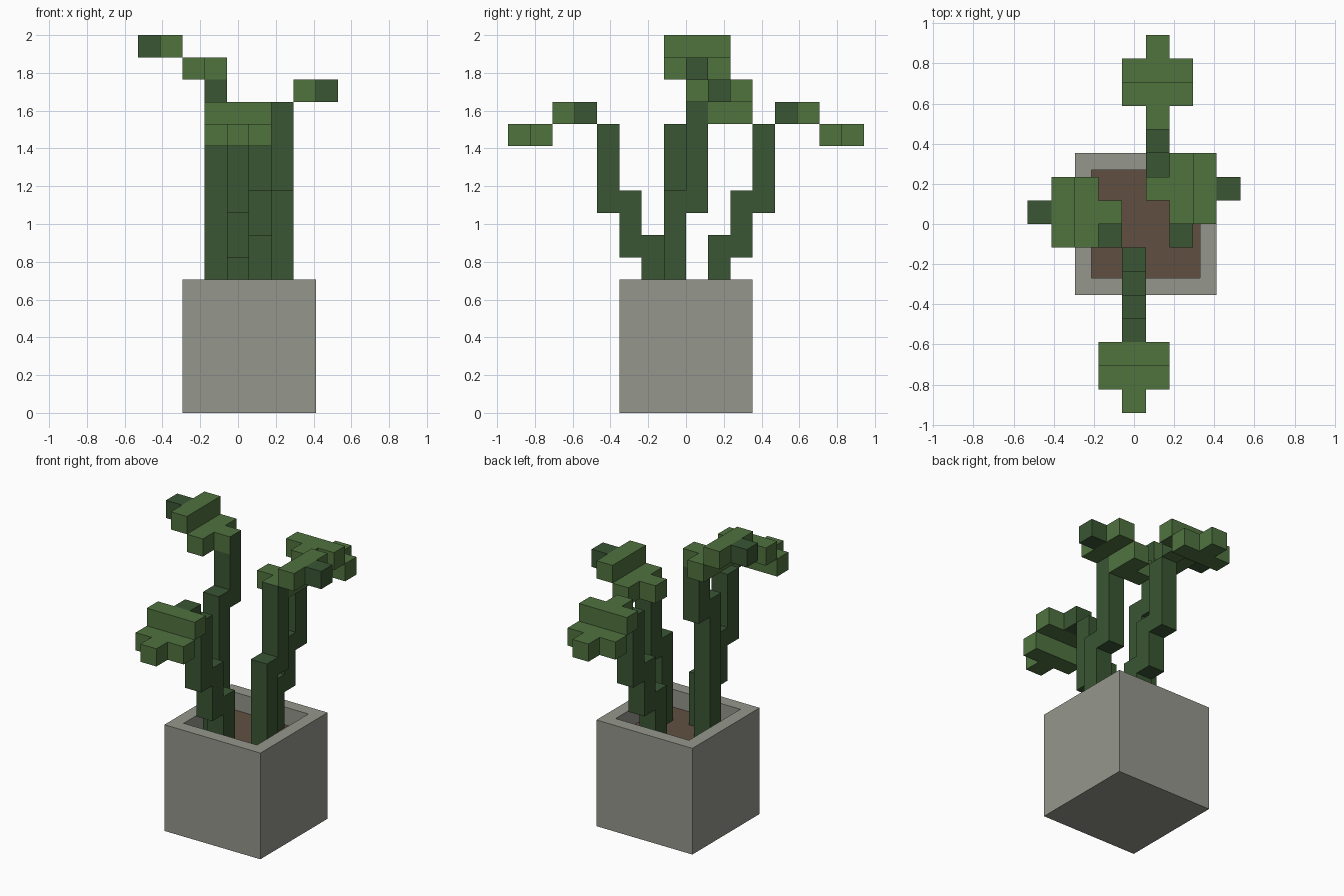
import bpy, bmesh
from mathutils import Vector

if "Cube" in bpy.data.objects:
    bpy.data.objects.remove(bpy.data.objects["Cube"])

U = 2 / 17                      # one grid cell
ORIGIN = Vector((-4.5, -8, 0))  # grid corner, in cells


def make_material(name, rgb):
    mat = bpy.data.materials.new(name)
    lin = [((c / 255 + 0.055) / 1.055) ** 2.4 for c in rgb]
    mat.diffuse_color = (*lin, 1)
    mat.use_nodes = True
    mat.node_tree.nodes["Principled BSDF"].inputs["Base Color"].default_value = mat.diffuse_color
    return mat


STONE = make_material("grey_stone", (149, 150, 140))
SOIL = make_material("brown_soil", (96, 79, 65))
DARK = make_material("dark_green", (58, 86, 52))
LIGHT = make_material("light_green", (80, 115, 63))


def add_box(bm, lo, hi):
    """Box covering grid cells lo..hi inclusive; returns its faces."""
    a = (Vector(lo) + ORIGIN) * U
    b = (Vector(hi) + Vector((1, 1, 1)) + ORIGIN) * U
    verts = bmesh.ops.create_cube(bm, size=1)["verts"]
    size, mid = b - a, (a + b) / 2
    for v in verts:
        v.co = Vector([v.co[k] * size[k] for k in range(3)]) + mid
    return list({f for v in verts for f in v.link_faces})


def finish(bm, name, mats):
    bm.normal_update()
    mesh = bpy.data.meshes.new(name)
    bm.to_mesh(mesh)
    bm.free()
    for m in mats:
        mesh.materials.append(m)
    obj = bpy.data.objects.new(name, mesh)
    bpy.context.collection.objects.link(obj)
    return obj


def blocks(name, mat, boxes):
    bm = bmesh.new()
    for lo, hi in boxes:
        add_box(bm, lo, hi)
    return finish(bm, name, [mat])


def joint(name, cell, dark_sides):
    """Light cell where a stem meets its leaf, dark on the listed sides."""
    bm = bmesh.new()
    faces = add_box(bm, cell, cell)
    bm.normal_update()
    for f in faces:
        f.material_index = int(any(f.normal.dot(Vector(d)) > 0.9 for d in dark_sides))
    return finish(bm, name, [LIGHT, DARK])


# Pot: cube with a sunken soil floor
bm = bmesh.new()
faces = add_box(bm, (2, 5, 0), (7, 10, 5))
bm.normal_update()
top = max(faces, key=lambda f: f.calc_center_median().z)
bmesh.ops.inset_individual(bm, faces=[top], thickness=U)
floor = bmesh.ops.extrude_discrete_faces(bm, faces=[top])["faces"][0]
for v in floor.verts:
    v.co.z -= U
floor.material_index = 1
finish(bm, "pot", [STONE, SOIL])

# Front and back stems and leaves: same shape, facing opposite ways
for side, x, flip in (("front", 4, False), ("back", 5, True)):
    def cells(x0, x1, y, z0, z1):
        y = 15 - y if flip else y
        return (x0, y, z0), (x1, y, z1)

    stem = [cells(x, x, 6, 5, 7), cells(x, x, 5, 7, 9), cells(x, x, 4, 9, 12)]
    if flip:
        joint(side + "_leaf_joint", (x, 12, 13), [(1, 0, 0)])
    else:
        stem.append(cells(x, x, 3, 13, 13))
    blocks(side + "_stem", DARK, stem)
    blocks(side + "_leaf", LIGHT, [cells(x - 1, x + 1, 2, 13, 13),
                                   cells(x - 1, x + 1, 1, 12, 12),
                                   cells(x, x, 0, 12, 12)])

# Left stem, leaf and dark leaf tip
blocks("left_stem", DARK, [((3, 7, 5), (3, 7, 12)), ((3, 8, 12), (3, 8, 14))])
joint("left_leaf_joint", (3, 8, 15), [(1, 0, 0)])
blocks("left_leaf", LIGHT, [((2, 7, 15), (2, 9, 15)), ((1, 7, 16), (1, 9, 16))])
blocks("left_leaf_tip", DARK, [((0, 8, 16), (0, 8, 16))])

# Right stem, leaf and dark leaf tip
blocks("right_stem", DARK, [((6, 7, 5), (6, 7, 9)), ((6, 8, 9), (6, 8, 12))])
joint("right_leaf_joint", (6, 8, 13), [(1, 0, 0), (0, -1, 0)])
blocks("right_leaf", LIGHT, [((5, 9, 13), (5, 9, 13)), ((6, 9, 13), (6, 10, 13)),
                             ((7, 8, 14), (7, 10, 14))])
blocks("right_leaf_tip", DARK, [((8, 9, 14), (8, 9, 14))])
